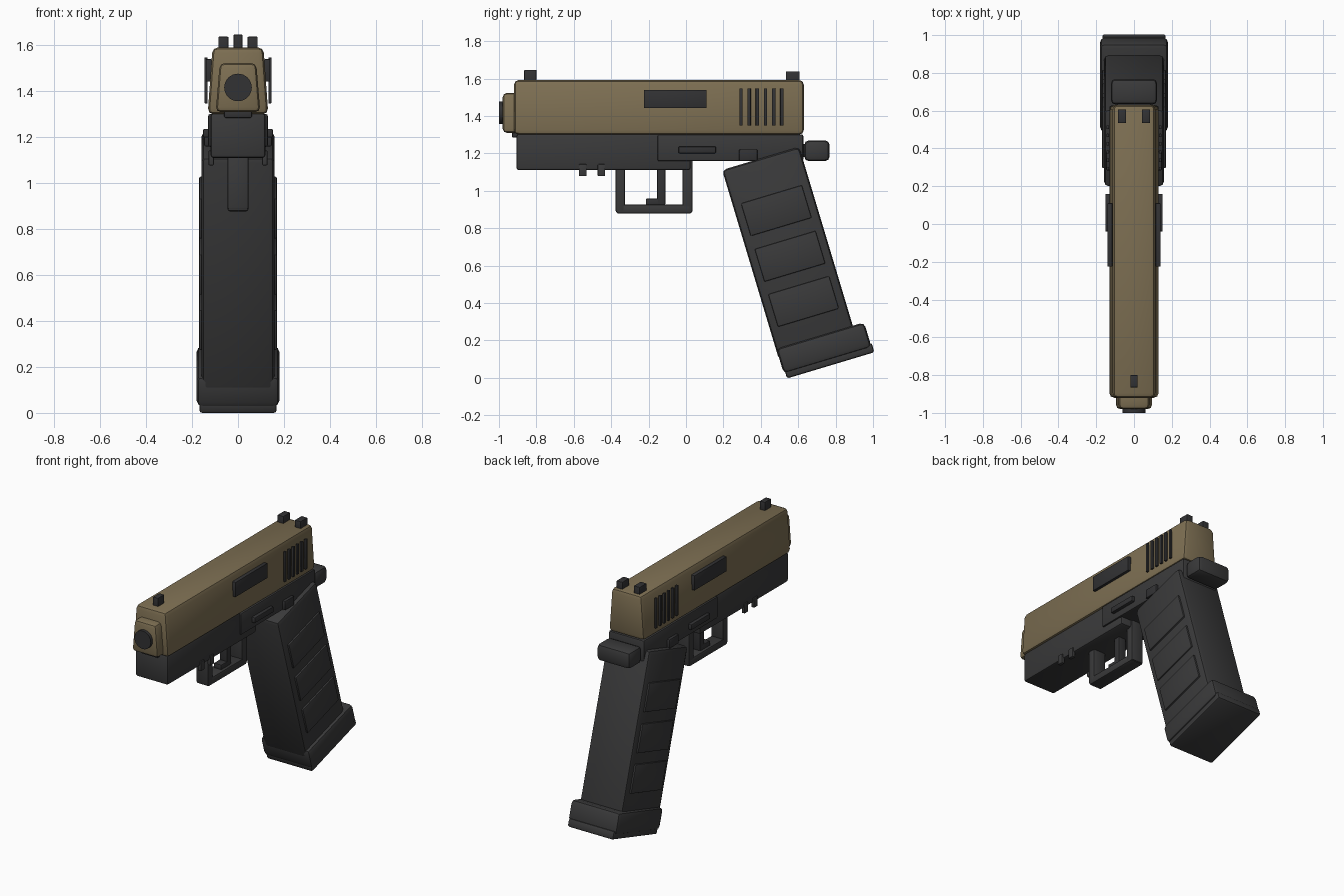
import bpy, bmesh, math
from mathutils import Matrix, Vector

if "Cube" in bpy.data.objects:
    bpy.data.objects.remove(bpy.data.objects["Cube"])


def mat(name, rgb):
    m = bpy.data.materials.new(name)
    m.diffuse_color = (*rgb, 1)
    m.use_nodes = True
    m.node_tree.nodes["Principled BSDF"].inputs["Base Color"].default_value = m.diffuse_color
    return m


TAN = mat("tan_slide", (0.205, 0.158, 0.085))
FRAME = mat("dark_polymer", (0.042, 0.042, 0.043))
METAL = mat("dark_metal", (0.032, 0.032, 0.034))


def finish(name, bm, material, matrix=None, bevel=0.0, segs=2):
    if bevel:
        bmesh.ops.bevel(bm, geom=bm.edges[:], offset=bevel, segments=segs,
                        profile=0.5, affect='EDGES')
    if matrix:
        bm.transform(matrix)
    bmesh.ops.recalc_face_normals(bm, faces=bm.faces[:])
    me = bpy.data.meshes.new(name)
    bm.to_mesh(me)
    bm.free()
    me.materials.append(material)
    ob = bpy.data.objects.new(name, me)
    bpy.context.collection.objects.link(ob)
    bpy.context.view_layer.objects.active = ob
    ob.select_set(True)
    bpy.ops.object.shade_smooth_by_angle(angle=math.radians(35))
    ob.select_set(False)
    return ob


def box(name, x, y, z, material, bevel=0.0, top=1.0, matrix=None):
    """Box from (min, max) ranges; top scales the width of the upper face."""
    bm = bmesh.new()
    bmesh.ops.create_cube(bm, size=1)
    for v in bm.verts:
        s = top if v.co.z > 0 else 1
        v.co = Vector(((x[0] + x[1]) / 2 + v.co.x * (x[1] - x[0]) * s,
                       (y[0] + y[1]) / 2 + v.co.y * (y[1] - y[0]),
                       (z[0] + z[1]) / 2 + v.co.z * (z[1] - z[0])))
    return finish(name, bm, material, matrix, bevel)


def pair(name, x, y, z, material, bevel=0.0, matrix=None):
    for side, s in (("left", -1), ("right", 1)):
        box(f"{name}_{side}", sorted((s * x[0], s * x[1])), y, z, material, bevel, 1, matrix)


# Slide, muzzle block and barrel
box("slide", (-.132, .132), (-.92, .63), (1.30, 1.592), TAN, .025, .84)
box("muzzle_block", (-.097, .097), (-.98, -.86), (1.31, 1.523), TAN, .022, .82)
bm = bmesh.new()
bmesh.ops.create_cone(bm, cap_ends=True, segments=32, radius1=.06, radius2=.06, depth=.2)
finish("barrel", bm, METAL,
       Matrix.Translation((0, -.9, 1.417)) @ Matrix.Rotation(math.pi / 2, 4, 'X'))
box("guide_rod", (-.06, .06), (-.93, -.8), (1.285, 1.315), METAL, .005)

# Sights
box("front_sight", (-.019, .019), (-.865, -.80), (1.57, 1.647), METAL, .003)
pair("rear_sight", (.042, .085), (.535, .607), (1.57, 1.638), METAL, .003)

# Side window and rear serrations
pair("ejection_port", (.115, .14), (-.225, .11), (1.442, 1.54), METAL, .002)
for i in range(6):
    y = .285 + i * .0437
    pair(f"serration_{i + 1}", (.132, .146), (y, y + .018), (1.348, 1.547), METAL, .002)

# Frame
box("front_frame", (-.12, .12), (-.907, .025), (1.11, 1.305), FRAME, .014)
box("rear_frame", (-.13, .13), (-.152, .627), (1.158, 1.302), FRAME, .01)
box("rear_tang", (-.123, .123), (.632, .768), (1.158, 1.27), FRAME, .026)
box("tang_root", (-.09, .09), (.55, .68), (1.18, 1.25), FRAME, .005)
for i, y in enumerate((-.572, -.472)):
    pair(f"rail_tooth_{i + 1}", (.105, .128), (y, y + .04), (1.078, 1.142), FRAME, .004)

# Side controls
pair("slide_lever", (.12, .152), (-.04, .16), (1.20, 1.237), METAL, .006)
pair("release_button", (.12, .148), (.283, .383), (1.16, 1.222), METAL, .008)

# Trigger and its guard
box("guard_front", (-.046, .046), (-.377, -.325), (.885, 1.15), FRAME, .01)
box("guard_bottom", (-.046, .046), (-.372, .03), (.878, .927), FRAME, .01)
box("guard_rear", (-.046, .046), (-.02, .034), (.882, 1.17), FRAME, .01)
box("trigger", (-.028, .028), (-.155, -.11), (.925, 1.14), METAL, .006)
box("trigger_toe", (-.028, .028), (-.215, -.12), (.922, .958), METAL, .006)

# Raked grip, built upright below its own top centre and then tilted
RAKE = Matrix.Translation((0, .40, 1.17)) @ Matrix.Rotation(math.radians(16.7), 4, 'X')
box("grip", (-.158, .158), (-.215, .215), (-1.06, .003), FRAME, .024, 1, RAKE)
for i, d in enumerate((.288, .543, .795)):
    pair(f"grip_panel_{i + 1}", (.14, .169), (-.17, .17), (-d - .091, -d + .091),
         FRAME, .006, RAKE)
box("grip_base", (-.18, .18), (-.212, .278), (-1.135, -.995), FRAME, .025, 1, RAKE)
box("base_plate", (-.168, .168), (-.203, .285), (-1.164, -1.11), FRAME, .012, 1, RAKE)
